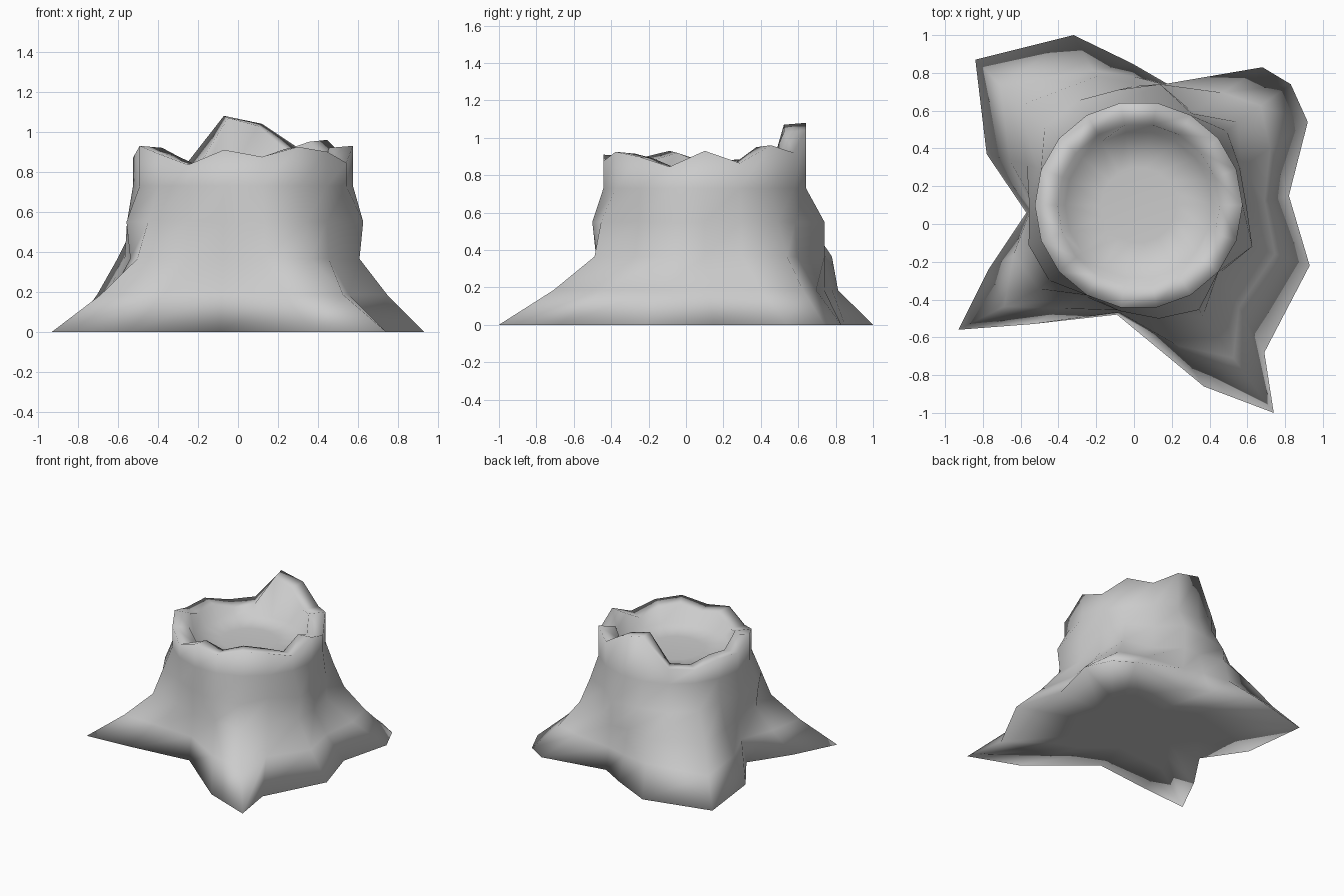
import bpy, bmesh
from math import sin, cos, radians
from mathutils import Vector

if "Cube" in bpy.data.objects:
    bpy.data.objects.remove(bpy.data.objects["Cube"])

N = 18
CX, CY = 0.025, 0.1


def ring(radii, heights):
    """One loop around the trunk; scalars are repeated for every side."""
    r = radii if isinstance(radii, list) else [radii] * N
    h = heights if isinstance(heights, list) else [heights] * N
    return [Vector((CX + r[k] * cos(radians(20 * k)),
                    CY + r[k] * sin(radians(20 * k)), h[k])) for k in range(N)]


# Outline of the spreading roots on the ground
foot = [Vector((x, y, 0)) for x, y in [
    (.82, .15), (.92, .54), (.83, .74), (.68, .83), (.18, .74), (-.01, .85),
    (-.32, 1), (-.84, .87), (-.78, .37), (-.57, .06), (-.77, -.24), (-.93, -.56),
    (-.54, -.53), (-.09, -.48), (.37, -.86), (.74, -1), (.69, -.68), (.93, -.22)]]
under = [Vector((CX, CY, 0)).lerp(f, .5) for f in foot]

# Trunk loops
low = ring([.57, .58, .685, .57, .65, .63, .71, .82, .63, .55, .60, .69, .56, .565,
            .59, .68, .56, .62], .365)
low[5].xy = .0, .73
low[6].xy = -.2, .78
mid = ring([.57, .57, .61, .56, .65, .62, .64, .65, .57, .58, .62, .62, .55, .57,
            .61, .64, .55, .64], .55)
root = [f.lerp(l, .85 if k == 6 else .57)
        for k, (f, l) in enumerate(zip(foot, low))]
for v in root:
    v.z = .185

# Jagged broken rim
rim_z = [.93, .865, .96, .92, 1.04, 1.08, .85, .835, .885, .87, .93, .89, .835, .91,
         .875, .925, .90, .845]
loops = [under, foot, root, low, mid, ring(.55, .73), ring(.55, rim_z),
         ring(.43, [z - .01 for z in rim_z]), ring(.39, .775), ring(.2, .76)]

bm = bmesh.new()
rows = [[bm.verts.new(p) for p in loop] for loop in loops]
for a, b in zip(rows, rows[1:]):
    for k in range(N):
        j = (k + 1) % N
        bm.faces.new((a[k], a[j], b[j], b[k]))
# Underside and hollow floor
bm.faces.new(rows[0][::-1])
bm.faces.new(rows[-1])
bmesh.ops.recalc_face_normals(bm, faces=bm.faces)
for f in bm.faces:
    f.smooth = True
mesh = bpy.data.meshes.new("tree_stump")
bm.to_mesh(mesh)
bm.free()
bpy.context.collection.objects.link(bpy.data.objects.new("tree_stump", mesh))
